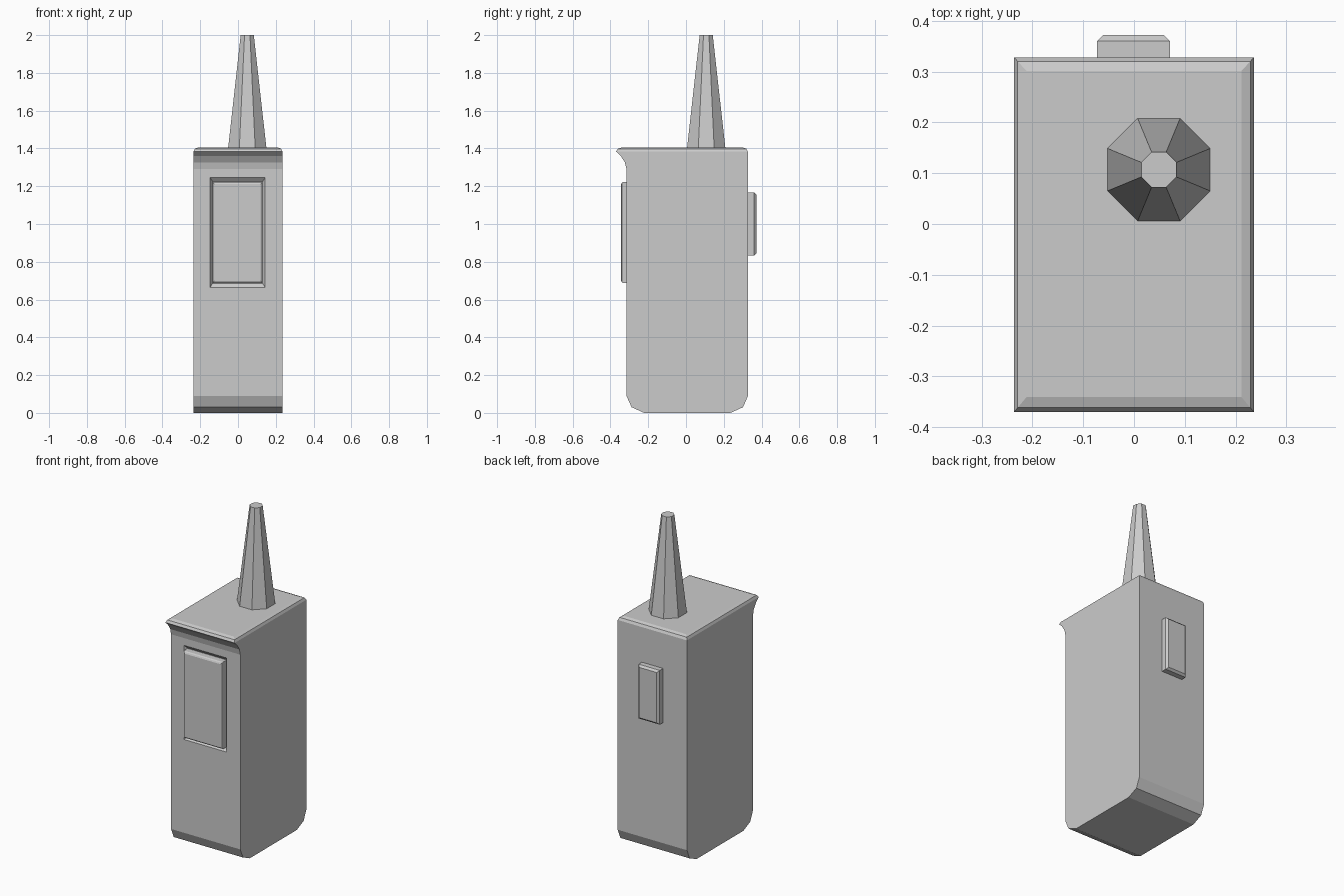
import bpy, bmesh, math

if "Cube" in bpy.data.objects:
    bpy.data.objects.remove(bpy.data.objects["Cube"])


def finish(bm, name):
    bmesh.ops.recalc_face_normals(bm, faces=bm.faces)
    me = bpy.data.meshes.new(name)
    bm.to_mesh(me)
    bm.free()
    ob = bpy.data.objects.new(name, me)
    bpy.context.collection.objects.link(ob)
    return ob


def loft(name, rings):
    """Skin equal-length rings of points and cap both ends."""
    bm = bmesh.new()
    vs = [[bm.verts.new(p) for p in ring] for ring in rings]
    n = len(vs[0])
    for a, b in zip(vs, vs[1:]):
        for i in range(n):
            j = (i + 1) % n
            bm.faces.new((a[i], a[j], b[j], b[i]))
    bm.faces.new(vs[0])
    bm.faces.new(vs[-1])
    return finish(bm, name)


def rect_y(cx, cz, hx, hz, y):
    return [(cx - hx, y, cz - hz), (cx + hx, y, cz - hz),
            (cx + hx, y, cz + hz), (cx - hx, y, cz + hz)]


# Body: side profile extruded across x, with a softened top rim
W = 0.236
profile = [(-0.37, 1.383), (-0.345, 1.36), (-0.323, 1.325), (-0.315, 1.29),
           (-0.315, 0.09), (-0.288, 0.03), (-0.222, 0.0),
           (0.235, 0.0), (0.302, 0.03), (0.328, 0.09), (0.328, 1.383)]
bm = bmesh.new()
left = [bm.verts.new((-W, y, z)) for y, z in profile]
right = [bm.verts.new((W, y, z)) for y, z in profile]
bm.faces.new(left)
bm.faces.new(right)
for i in range(len(profile) - 1):
    bm.faces.new((left[i], left[i + 1], right[i + 1], right[i]))
ring = [left[0], right[0], right[-1], left[-1]]
for inset, z in ((0.007, 1.398), (0.024, 1.405)):
    new = [bm.verts.new((sx * (W - inset), y, z)) for sx, y in
           ((-1, -0.37 + inset * 1.2), (1, -0.37 + inset * 1.2),
            (1, 0.328 - inset * 1.1), (-1, 0.328 - inset * 1.1))]
    for i in range(4):
        j = (i + 1) % 4
        bm.faces.new((ring[i], ring[j], new[j], new[i]))
    ring = new
bm.faces.new(ring)
body = finish(bm, "body")

# Sloped recess around the front panel
PX, PZ = -0.002, 0.955
cutter = loft("recess_cutter", [rect_y(PX, PZ, 0.165, 0.31, -0.335),
                                rect_y(PX, PZ, 0.145, 0.29, -0.315),
                                rect_y(PX, PZ, 0.133, 0.270, -0.298)])
cutter.hide_render = True
cutter.hide_set(True)
cut = body.modifiers.new("recess", "BOOLEAN")
cut.operation = "DIFFERENCE"
cut.solver = "EXACT"
cut.object = cutter

# Raised front panel with chamfered rim
loft("front_panel", [rect_y(PX, PZ, 0.133, 0.268, -0.295),
                     rect_y(PX, PZ, 0.133, 0.268, -0.332),
                     rect_y(PX, PZ, 0.130, 0.264, -0.339),
                     rect_y(PX, PZ, 0.122, 0.256, -0.343)])

# Back button with chamfered rim
loft("back_button", [rect_y(-0.001, 1.0, 0.072, 0.167, 0.32),
                     rect_y(-0.001, 1.0, 0.072, 0.167, 0.360),
                     rect_y(-0.001, 1.0, 0.060, 0.155, 0.372)])

# Tapered octagonal antenna
loft("antenna", [[(0.049 + r * math.cos(a), 0.107 + r * math.sin(a), z)
                  for a in [math.pi * (k + 0.5) / 4 for k in range(8)]]
                 for r, z in ((0.110, 1.40), (0.0375, 2.0))])
